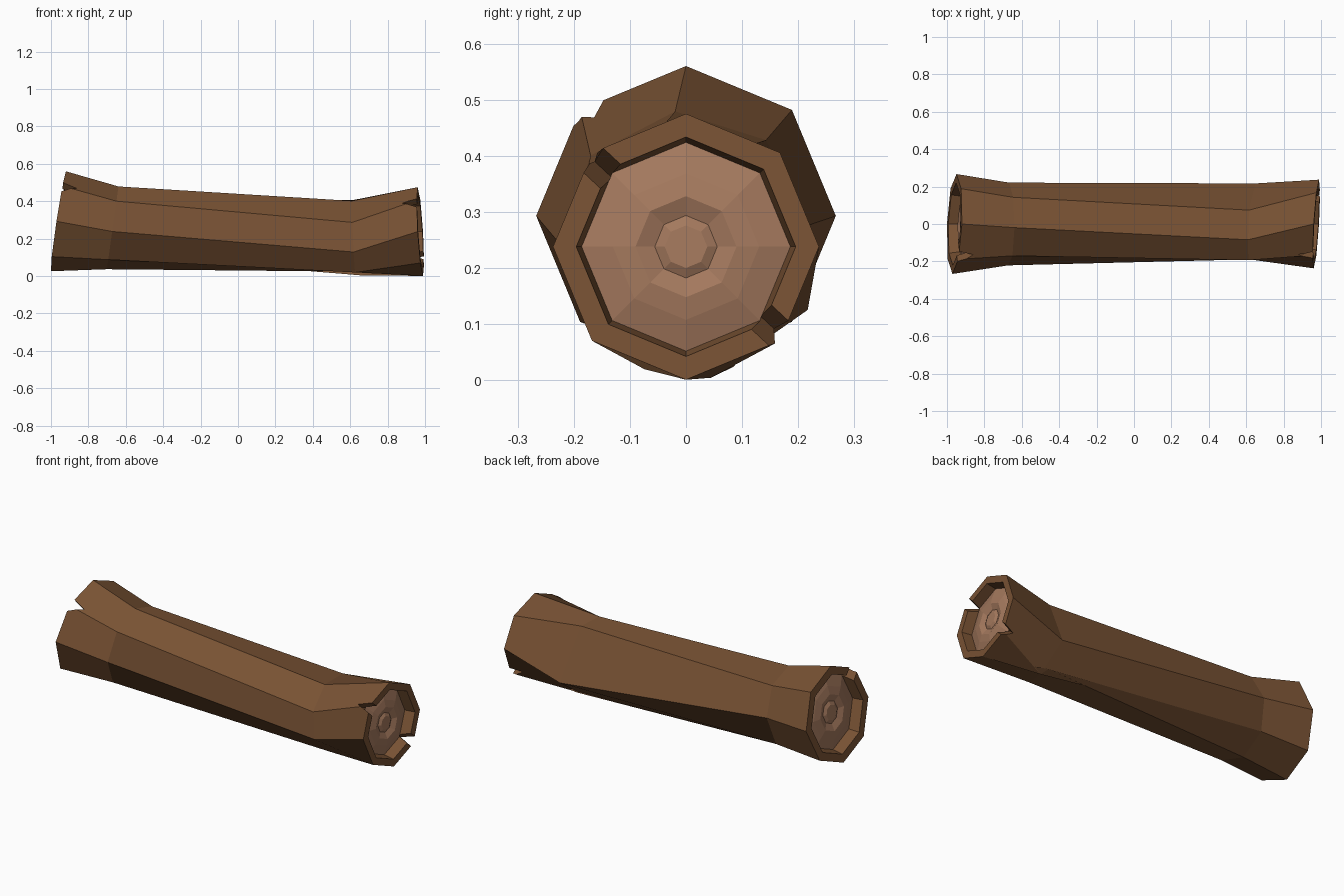
import bpy, bmesh
from math import radians, cos, sin
from mathutils import Vector

cube = bpy.data.objects.get("Cube")
if cube:
    bpy.data.objects.remove(cube, do_unlink=True)

SIDES = 8


def material(name, rgb):
    m = bpy.data.materials.new(name)
    m.use_nodes = True
    m.diffuse_color = (*rgb, 1)
    m.node_tree.nodes["Principled BSDF"].inputs["Base Color"].default_value = (*rgb, 1)
    return m


bark_mat = material("bark brown", (0.19, 0.085, 0.034))
wood_mat = material("cut wood", (0.37, 0.19, 0.11))

# Tilted sections: centre x, centre z, radius, x lean per y, x lean per z
LEFT = (-0.96, 0.293, 0.267, 0.04, 0.15)
LEFT_NECK = (-0.67, 0.258, 0.222, 0.0, 0.14)
RIGHT_NECK = (0.62, 0.213, 0.207, 0.03, -0.04)
RIGHT = (0.975, 0.238, 0.237, 0.06, -0.06)


def point(section, angle, scale=1.0, inset=0.0):
    cx, cz, r, lean_y, lean_z = section
    y = cos(radians(angle)) * r * scale
    z = sin(radians(angle)) * r * scale
    return Vector((cx + inset + y * lean_y + z * lean_z, y, cz + z))


def ring(section, scale=1.0, inset=0.0, twist=0.0):
    return [point(section, 90 + twist + i * 360 / SIDES, scale, inset) for i in range(SIDES)]


def loft(name, rings, mat, cap_start=False, cap_end=True):
    bm = bmesh.new()
    loops = [[bm.verts.new(p) for p in r] for r in rings]
    for a, b in zip(loops, loops[1:]):
        for i in range(SIDES):
            j = (i + 1) % SIDES
            bm.faces.new((a[i], a[j], b[j], b[i]))
    if cap_start:
        bm.faces.new(loops[0][::-1])
    if cap_end:
        bm.faces.new(loops[-1])
    if cap_start and cap_end:
        bmesh.ops.recalc_face_normals(bm, faces=bm.faces[:])
    mesh = bpy.data.meshes.new(name)
    bm.to_mesh(mesh)
    bm.free()
    mesh.materials.append(mat)
    obj = bpy.data.objects.new(name, mesh)
    bpy.context.collection.objects.link(obj)
    return obj


# Bark body: hollowed at both ends, twisted and swollen at the right neck
neck = ring(RIGHT_NECK, twist=24)
neck[5] = point(RIGHT_NECK, 282, 1.03, 0.02)
neck[6] = point(RIGHT_NECK, 338, 1.13, 0.02)
bark = loft("bark", [
    ring(LEFT, 0.78, 0.065), ring(LEFT, 0.825), ring(LEFT),
    ring(LEFT_NECK, twist=5), neck,
    ring(RIGHT), ring(RIGHT, 0.825), ring(RIGHT, 0.78, -0.065),
], bark_mat, cap_start=True)


# V-shaped splits through the rims
def split(section, angle, depth, half_width, side):
    bm = bmesh.new()
    sides = []
    for scale in (0.72, 1.35):
        c = point(section, angle, scale)
        across = Vector((0, -sin(radians(angle)), cos(radians(angle)))) * half_width * 2
        out = Vector((side * depth, 0, 0))
        sides.append([bm.verts.new(p) for p in (c - out, c + out + across, c + out - across)])
    a, b = sides
    bm.faces.new(a)
    bm.faces.new(b[::-1])
    for i in range(3):
        j = (i + 1) % 3
        bm.faces.new((a[j], a[i], b[i], b[j]))
    bmesh.ops.recalc_face_normals(bm, faces=bm.faces[:])
    mesh = bpy.data.meshes.new("split_cutter")
    bm.to_mesh(mesh)
    bm.free()
    mesh.materials.append(bark_mat)
    cutter = bpy.data.objects.new("split_cutter", mesh)
    cutter.hide_render = True
    bpy.context.collection.objects.link(cutter)
    mod = bark.modifiers.new("split", "BOOLEAN")
    mod.operation = "DIFFERENCE"
    mod.solver = "EXACT"
    mod.object = cutter
    return cutter


cutters = [
    split(LEFT, 133, 0.08, 0.035, -1),
    split(RIGHT, 137, 0.08, 0.028, 1),
    split(RIGHT, 317, 0.07, 0.028, 1),
]
bpy.context.view_layer.update()
cut_mesh = bpy.data.meshes.new_from_object(
    bark.evaluated_get(bpy.context.evaluated_depsgraph_get()))
bark.modifiers.clear()
bark.data = cut_mesh
for c in cutters:
    bpy.data.objects.remove(c, do_unlink=True)

# Ridged growth rings on the cut ends: scale of section, depth below rim
PROFILE = [(0.785, 0.058), (0.55, 0.04), (0.38, 0.032), (0.235, 0.045), (0.16, 0.036)]
for name, section, side in (("left_cut_end", LEFT, 1), ("right_cut_end", RIGHT, -1)):
    end = loft(name, [ring(section, s, side * d) for s, d in PROFILE], wood_mat)
    if side > 0:
        end.data.flip_normals()
